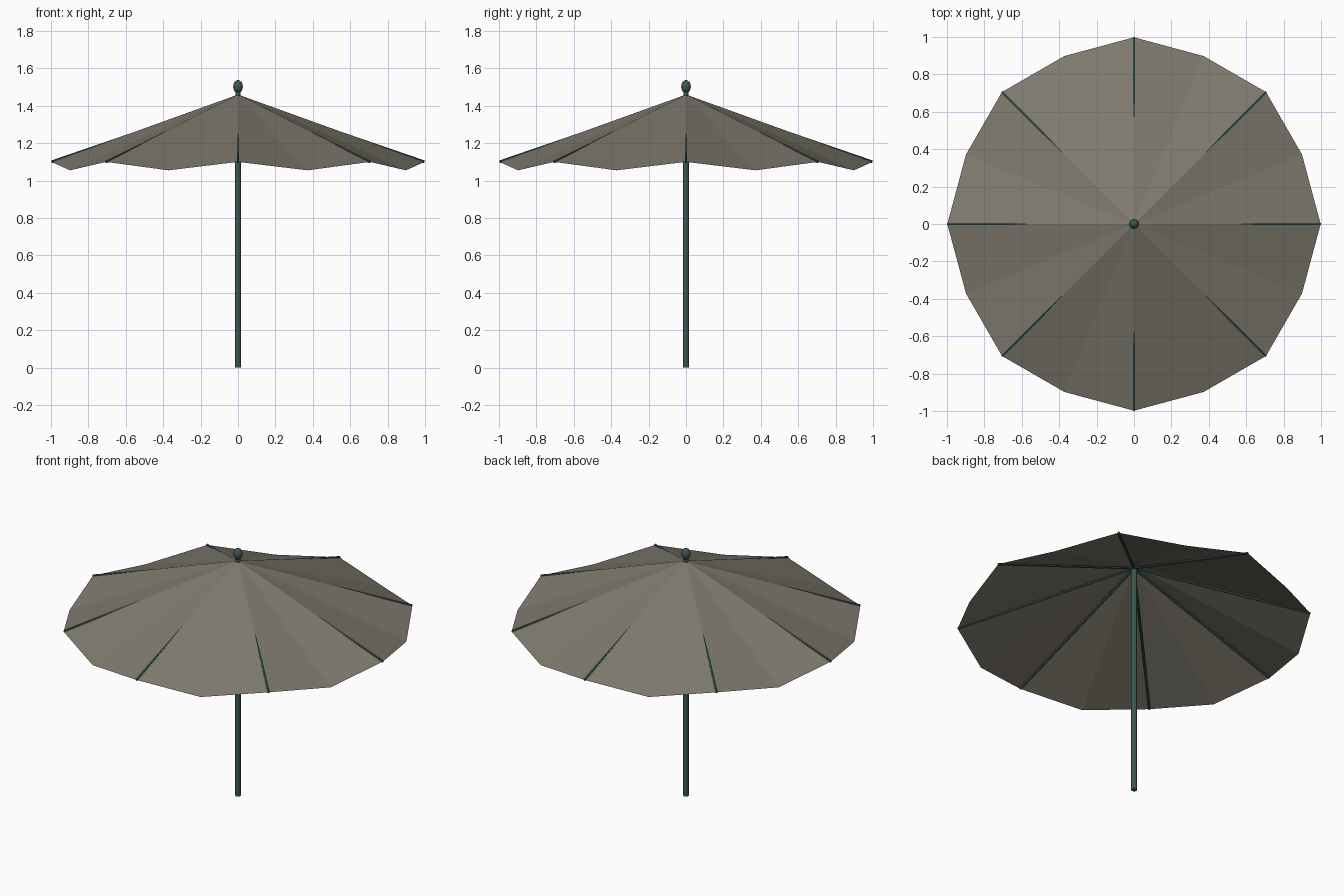
import bpy, bmesh, math
from mathutils import Vector

if "Cube" in bpy.data.objects:
    bpy.data.objects.remove(bpy.data.objects["Cube"])


def material(name, rgb):
    m = bpy.data.materials.new(name)
    m.diffuse_color = (*rgb, 1)
    m.use_nodes = True
    m.node_tree.nodes["Principled BSDF"].inputs["Base Color"].default_value = m.diffuse_color
    return m


CLOTH = material("taupe cloth", (0.213, 0.195, 0.155))
GREEN = material("dark green metal", (0.043, 0.098, 0.082))


def add_object(name, bm, mat):
    me = bpy.data.meshes.new(name)
    bm.to_mesh(me)
    bm.free()
    me.materials.append(mat)
    ob = bpy.data.objects.new(name, me)
    bpy.context.collection.objects.link(ob)
    return ob


def rod(name, start, end, radius, sides):
    start, end = Vector(start), Vector(end)
    d = end - start
    bm = bmesh.new()
    bmesh.ops.create_cone(bm, cap_ends=True, segments=sides,
                          radius1=radius, radius2=radius, depth=d.length)
    ob = add_object(name, bm, GREEN)
    ob.rotation_mode = 'QUATERNION'
    ob.rotation_quaternion = d.to_track_quat('Z', 'Y')
    ob.location = (start + end) / 2
    return ob


# canopy: fan of 16 facets, the cloth sags between the eight ribs
bm = bmesh.new()
apex = bm.verts.new((0, 0, 1.46))
rim = []
for i in range(16):
    a = i * math.tau / 16
    r, z = (0.998, 1.10) if i % 2 == 0 else (0.972, 1.055)
    rim.append(bm.verts.new((r * math.cos(a), r * math.sin(a), z)))
for i in range(16):
    bm.faces.new((apex, rim[i], rim[(i + 1) % 16]))
add_object("canopy", bm, CLOTH)

# ribs: thin rods that break through the cloth towards the rim
for i in range(8):
    a = i * math.tau / 8
    rod(f"rib_{i + 1}", (0, 0, 1.443),
        (0.997 * math.cos(a), 0.997 * math.sin(a), 1.10), 0.0075, 6)

# pole, with a short neck through the canopy
rod("pole", (0, 0, 0), (0, 0, 1.45), 0.016, 12)
rod("finial_neck", (0, 0, 1.44), (0, 0, 1.485), 0.013, 12)

# finial
bm = bmesh.new()
bmesh.ops.create_uvsphere(bm, u_segments=12, v_segments=8, radius=1)
bmesh.ops.scale(bm, vec=(0.026, 0.026, 0.035), verts=bm.verts)
bmesh.ops.translate(bm, vec=(0, 0, 1.503), verts=bm.verts)
add_object("finial", bm, GREEN)
